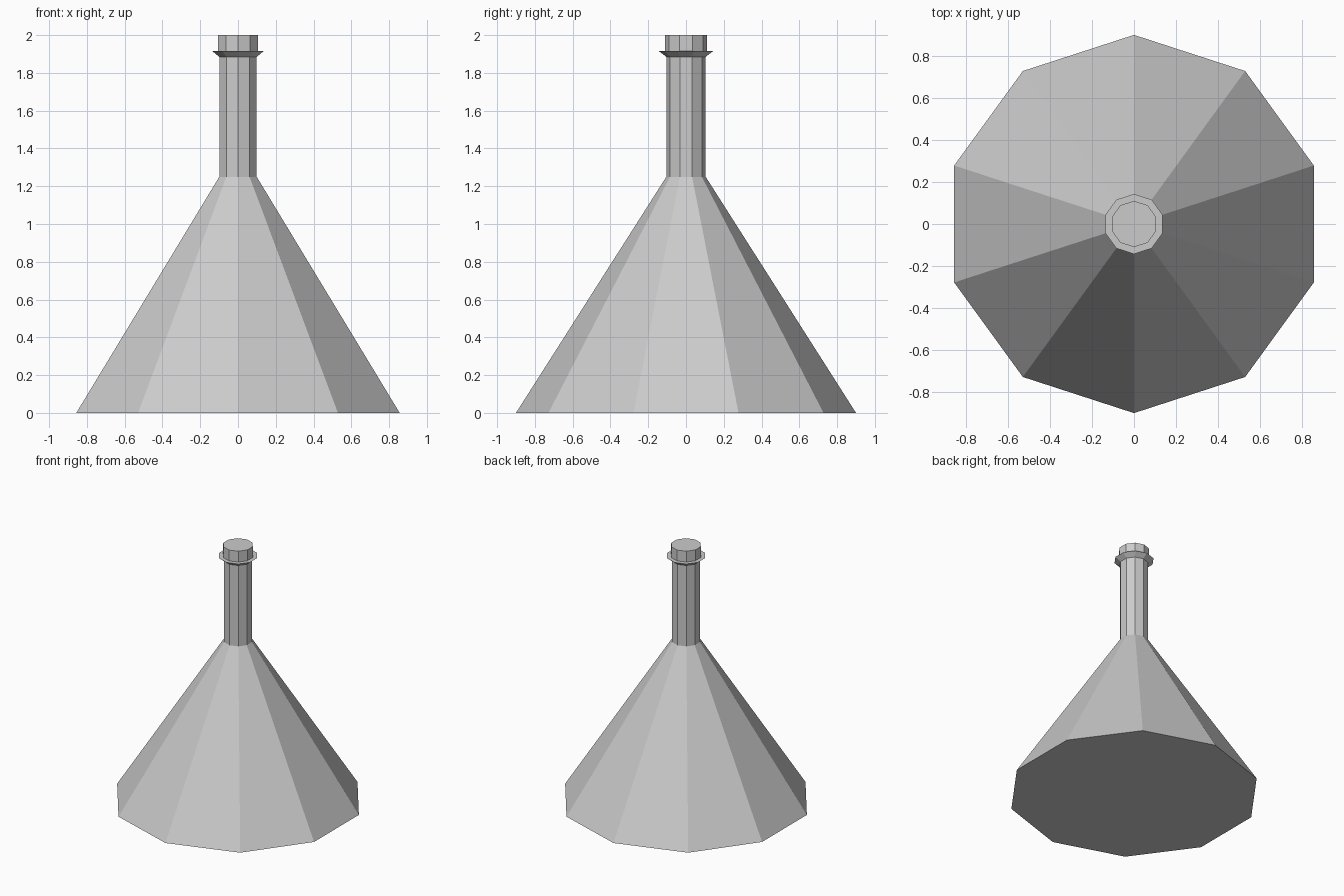
import bpy
import bmesh
from math import cos, sin, pi

cube = bpy.data.objects.get("Cube")
if cube:
    bpy.data.objects.remove(cube, do_unlink=True)

SIDES = 10
GREY = (0.6, 0.6, 0.6, 1.0)

mat = bpy.data.materials.new("plain_grey")
mat.use_nodes = True
mat.diffuse_color = GREY
mat.node_tree.nodes["Principled BSDF"].inputs["Base Color"].default_value = GREY


def lathe(name, profile, cap_bottom=True, cap_top=True):
    """Ten-sided solid from (radius, height) rings, with a corner facing front."""
    bm = bmesh.new()
    rings = []
    for radius, z in profile:
        angles = [2 * pi * i / SIDES - pi / 2 for i in range(SIDES)]
        rings.append([bm.verts.new((radius * cos(a), radius * sin(a), z)) for a in angles])
    for low, high in zip(rings, rings[1:]):
        for i in range(SIDES):
            j = (i + 1) % SIDES
            bm.faces.new((low[i], low[j], high[j], high[i]))
    if cap_bottom:
        bm.faces.new(rings[0][::-1])
    if cap_top:
        bm.faces.new(rings[-1])
    mesh = bpy.data.meshes.new(name)
    bm.to_mesh(mesh)
    bm.free()
    mesh.materials.append(mat)
    obj = bpy.data.objects.new(name, mesh)
    bpy.context.collection.objects.link(obj)
    return obj


# Wide conical body with a closed base
lathe("flask_body", [(0.9, 0), (0.104, 1.25)], cap_top=False)
# Straight neck
lathe("neck", [(0.104, 1.25), (0.104, 1.885)], cap_bottom=False, cap_top=False)
# Flared lip with a flat rim
lathe("lip", [(0.104, 1.885), (0.143, 1.915)], cap_bottom=False)
# Stopper above the lip
lathe("stopper", [(0.11, 1.915), (0.11, 2.0)], cap_bottom=False)
